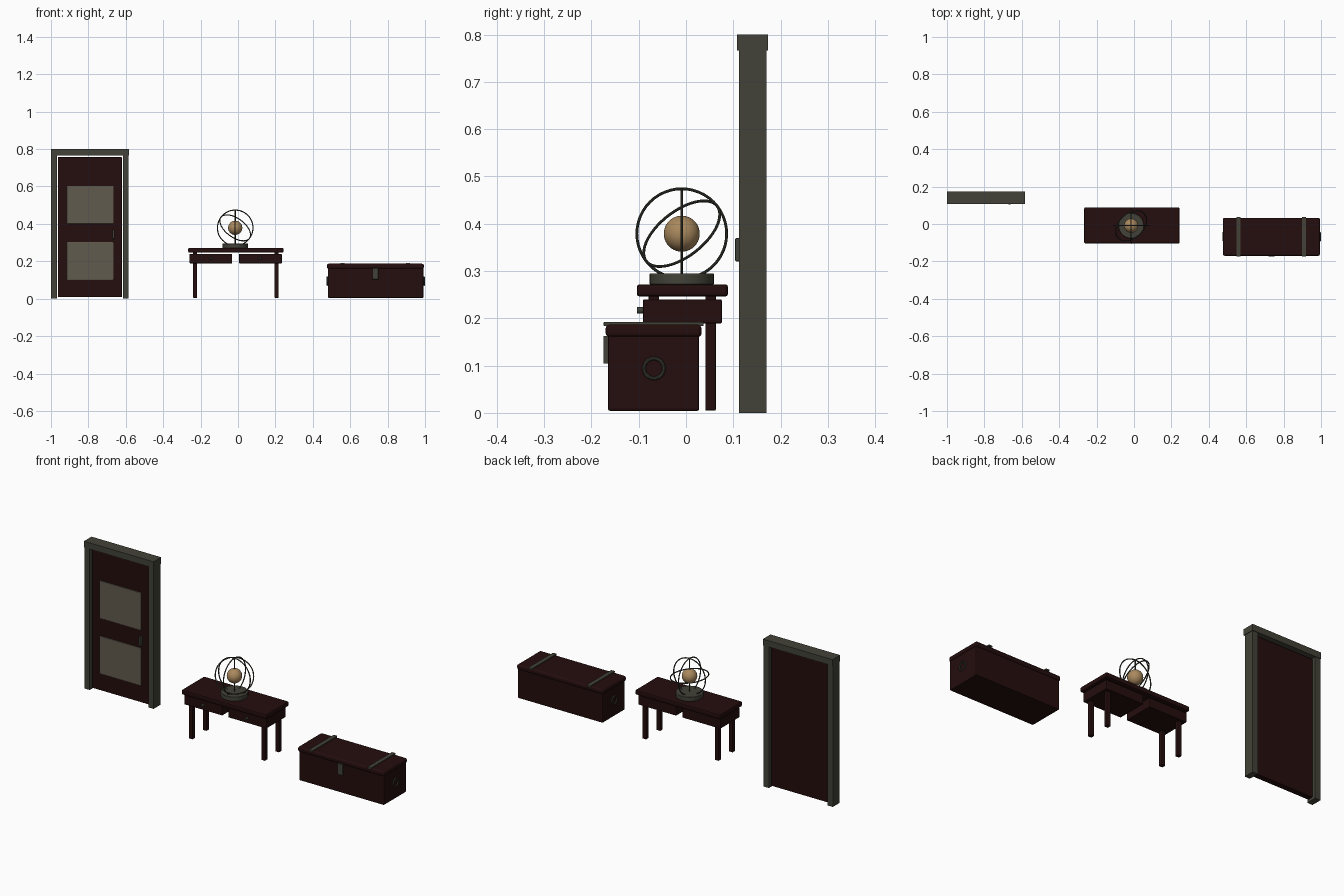
import bpy, math
from mathutils import Vector

if "Cube" in bpy.data.objects:
    bpy.data.objects.remove(bpy.data.objects["Cube"])


def material(name, rgb):
    m = bpy.data.materials.new(name)
    m.diffuse_color = (*rgb, 1)
    m.use_nodes = True
    m.node_tree.nodes["Principled BSDF"].inputs["Base Color"].default_value = m.diffuse_color
    return m


WOOD = material("dark red wood", (0.018, 0.004, 0.004))
FRAME = material("grey green frame", (0.055, 0.055, 0.040))
PANEL = material("pale panel", (0.120, 0.105, 0.075))
METAL = material("dark metal", (0.050, 0.052, 0.040))
BALL = material("tan globe", (0.40, 0.25, 0.11))


def finish(name, mat, smooth=False):
    o = bpy.context.object
    o.name = name
    o.data.materials.append(mat)
    if smooth:
        bpy.ops.object.shade_smooth_by_angle(angle=math.radians(35))
    return o


def box(name, mat, x, y, z, bevel=0.0, segments=2):
    """Box from (min, max) pairs, with optional rounded edges."""
    bpy.ops.mesh.primitive_cube_add(size=1)
    o = bpy.context.object
    spans = (x, y, z)
    for v in o.data.vertices:
        v.co = [a + (c + 0.5) * (b - a) for c, (a, b) in zip(v.co, spans)]
    if bevel:
        b = o.modifiers.new("rounded edges", 'BEVEL')
        b.width, b.segments = bevel, segments
    return finish(name, mat)


def cylinder(name, mat, r, depth, loc, axis=(0, 0, 1), bevel=0.0):
    rot = Vector(axis).to_track_quat('Z', 'Y').to_euler()
    bpy.ops.mesh.primitive_cylinder_add(vertices=32, radius=r, depth=depth, location=loc, rotation=rot)
    if bevel:
        b = bpy.context.object.modifiers.new("rounded edges", 'BEVEL')
        b.width, b.segments, b.limit_method = bevel, 2, 'ANGLE'
    return finish(name, mat, True)


def ring(name, mat, r, tube, loc, axis):
    rot = Vector(axis).to_track_quat('Z', 'Y').to_euler()
    bpy.ops.mesh.primitive_torus_add(major_radius=r, minor_radius=tube, major_segments=48,
                                     minor_segments=10, location=loc, rotation=rot)
    return finish(name, mat, True)


# Door frame: two posts and a lintel
box("left_post", FRAME, (-1.0, -0.968), (0.112, 0.170), (0, 0.766))
box("right_post", FRAME, (-0.616, -0.585), (0.112, 0.170), (0, 0.766))
box("lintel", FRAME, (-1.0, -0.582), (0.108, 0.173), (0.766, 0.8))

# Door leaf with two raised panels and a pull handle
box("door_leaf", WOOD, (-0.963, -0.621), (0.125, 0.157), (0.008, 0.757), 0.003)
for i, z in enumerate((0.10, 0.40)):
    box(f"door_panel_{i}", PANEL, (-0.916, -0.666), (0.119, 0.127), (z, z + 0.204), 0.003)
box("door_handle", METAL, (-0.671, -0.660), (0.104, 0.127), (0.32, 0.37), 0.003)

# Table: top, four legs, two drawers with knobs
box("table_top", WOOD, (-0.266, 0.243), (-0.104, 0.089), (0.246, 0.272), 0.006)
for i, x in enumerate((-0.229, 0.206)):
    for j, y in enumerate((-0.068, 0.052)):
        box(f"table_leg_{i}{j}", WOOD, (x - 0.011, x + 0.011), (y - 0.011, y + 0.011), (0.005, 0.25), 0.002)
for i, x in enumerate((-0.145, 0.120)):
    box(f"drawer_{i}", WOOD, (x - 0.114, x + 0.114), (-0.091, 0.076), (0.189, 0.240), 0.003)
    cylinder(f"drawer_knob_{i}", METAL, 0.007, 0.014, (x, -0.097, 0.217), (0, 1, 0), 0.002)

# Globe: stand, ball, axis and three rings
C = Vector((-0.015, -0.009, 0.379))
cylinder("globe_stand", FRAME, 0.068, 0.024, (C.x, C.y, 0.283), bevel=0.002)
bpy.ops.mesh.primitive_uv_sphere_add(segments=32, ring_count=20, radius=0.038, location=C)
finish("globe_ball", BALL, True)
cylinder("globe_axis", METAL, 0.003, 0.192, C)
ring("globe_ring_front", METAL, 0.095, 0.003, C, (0, 1, 0))
ring("globe_ring_side", METAL, 0.095, 0.003, C, (1, 0, 0))
ring("globe_ring_tilted", METAL, 0.095, 0.003, C, (0.50, -0.53, 0.68))

# Chest: body, lid, two straps, latch and ring handles at both ends
box("chest_body", WOOD, (0.481, 0.991), (-0.165, 0.028), (0.004, 0.164), 0.005)
box("chest_lid", WOOD, (0.476, 0.994), (-0.170, 0.033), (0.160, 0.187), 0.009, 3)
for i, x in enumerate((0.559, 0.909)):
    box(f"chest_strap_{i}", FRAME, (x - 0.011, x + 0.011), (-0.174, 0.037), (0.184, 0.192), 0.001)
box("chest_latch", FRAME, (0.718, 0.750), (-0.175, -0.164), (0.104, 0.163), 0.002)
for i, x in enumerate((0.477, 0.995)):
    ring(f"chest_ring_{i}", METAL, 0.021, 0.004, (x, -0.068, 0.094), (1, 0, 0))
